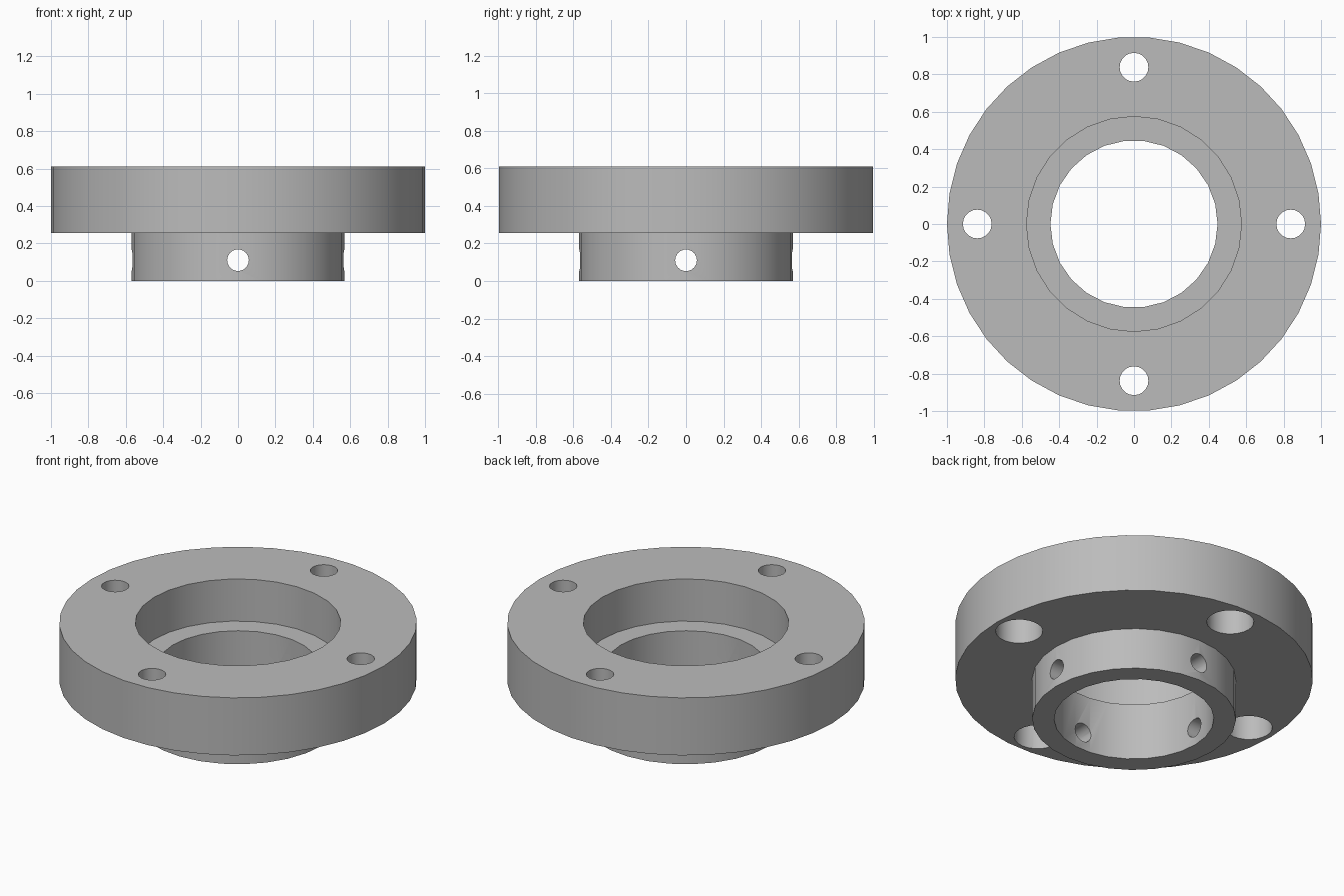
import bpy
from math import pi, cos, sin

cube = bpy.data.objects.get("Cube")
if cube:
    bpy.data.objects.remove(cube, do_unlink=True)

metal = bpy.data.materials.new("plain grey metal")
metal.use_nodes = True
grey = (0.5, 0.5, 0.5, 1)
metal.diffuse_color = grey
metal.node_tree.nodes["Principled BSDF"].inputs["Base Color"].default_value = grey


def cylinder(name, radius, low, high, sides, x=0, y=0):
    """Upright cylinder between two heights, with a vertex on +x."""
    bpy.ops.mesh.primitive_cylinder_add(
        vertices=sides, radius=radius, depth=high - low,
        location=(x, y, (low + high) / 2), rotation=(0, 0, pi / 2))
    obj = bpy.context.object
    obj.name = name
    obj.data.materials.append(metal)
    return obj


def combine(body, tool, operation):
    """Apply a boolean to the body and discard the tool."""
    mod = body.modifiers.new(tool.name, 'BOOLEAN')
    mod.operation = operation
    mod.solver = 'EXACT'
    mod.object = tool
    bpy.context.view_layer.objects.active = body
    bpy.ops.object.modifier_apply(modifier=mod.name)
    bpy.data.objects.remove(tool, do_unlink=True)


FLANGE_LOW, FLANGE_TOP, RECESS_FLOOR = 0.255, 0.61, 0.35

# Wide flange joined to the narrow hub
body = cylinder("flanged_hub", 1.0, FLANGE_LOW, FLANGE_TOP, 38)
combine(body, cylinder("hub", 0.57, 0, 0.3, 28), 'UNION')

# Stepped central opening
combine(body, cylinder("bearing_recess", 0.575, RECESS_FLOOR, 0.8, 28), 'DIFFERENCE')
combine(body, cylinder("centre_bore", 0.447, -0.2, 0.8, 26), 'DIFFERENCE')

for i in range(4):
    angle = i * pi / 2
    dx, dy = cos(angle), sin(angle)

    # Bolt hole, counterbored from below
    x, y = 0.838 * dx, 0.838 * dy
    combine(body, cylinder("bolt_hole", 0.077, 0.2, 0.8, 20, x, y), 'DIFFERENCE')
    combine(body, cylinder("counterbore", 0.132, 0.1, FLANGE_LOW + 0.2, 24, x, y), 'DIFFERENCE')

    # Radial set-screw hole through the hub wall
    screw = cylinder("set_screw_hole", 0.058, -0.15, 0.15, 18)
    screw.location = (0.51 * dx, 0.51 * dy, 0.11)
    screw.rotation_euler = (0, pi / 2, angle)
    combine(body, screw, 'DIFFERENCE')

# Smooth walls with crisp rims
bpy.ops.object.select_all(action='DESELECT')
body.select_set(True)
bpy.context.view_layer.objects.active = body
bpy.ops.object.shade_smooth_by_angle(angle=pi / 6)
